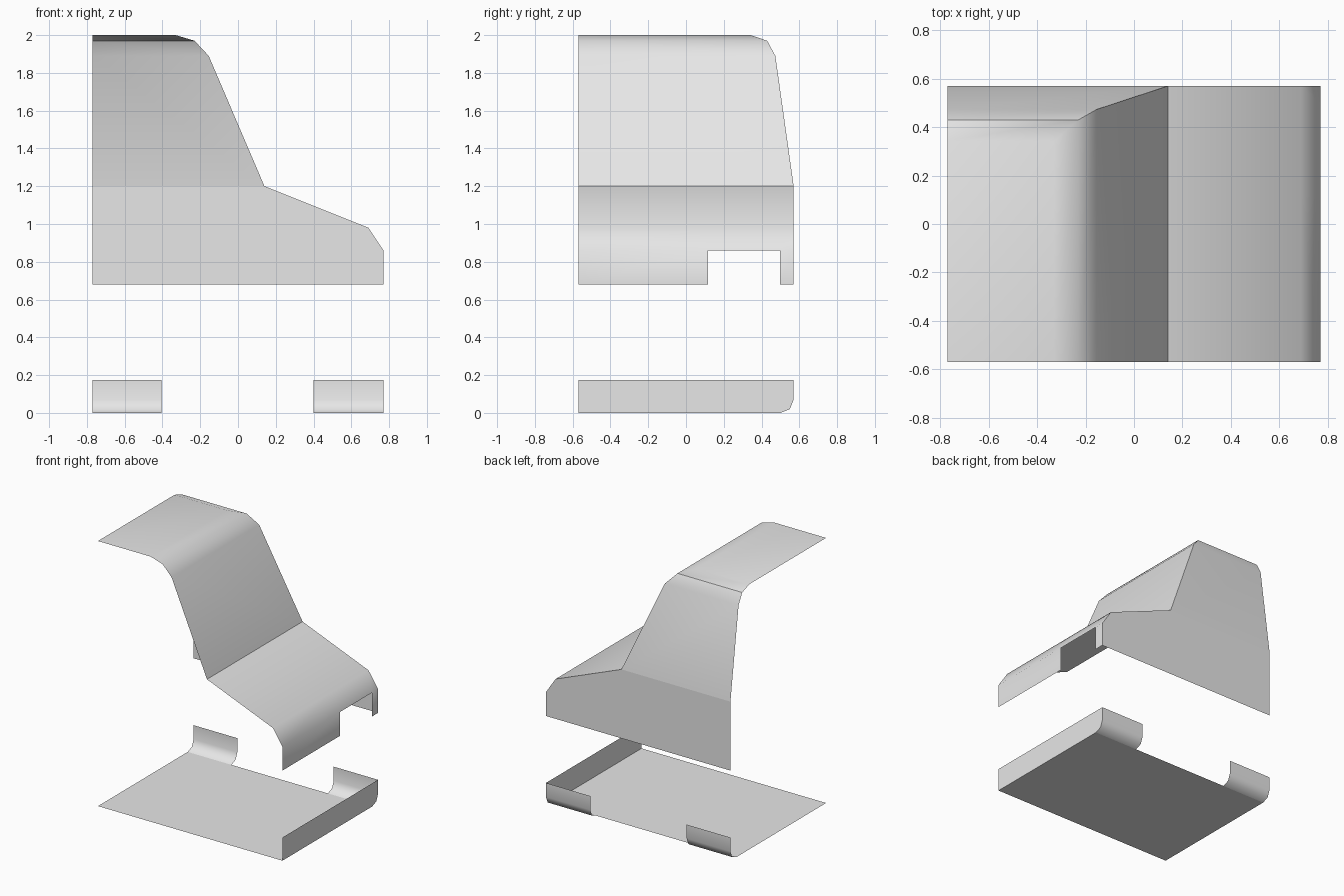
import bpy, bmesh, math
from mathutils import Vector

cube = bpy.data.objects.get("Cube")
if cube:
    bpy.data.objects.remove(cube)

grey = bpy.data.materials.new("light_grey")
grey.use_nodes = True
colour = (0.8, 0.8, 0.8, 1)
grey.diffuse_color = colour
grey.node_tree.nodes["Principled BSDF"].inputs["Base Color"].default_value = colour

INSIDE = Vector((-0.7, -0.5, 0.7))
X, Y = 0.77, 0.57          # half length and half width
SILL, LIP, BELT = 0.68, 0.86, 1.2


def make_sheet(name, faces, angle):
    """Build an open sheet from polygons, facing away from the cabin."""
    bm = bmesh.new()
    for points in faces:
        bm.faces.new([bm.verts.new(p) for p in points])
    bmesh.ops.remove_doubles(bm, verts=bm.verts[:], dist=0.0005)
    bm.normal_update()
    for f in bm.faces:
        if f.normal.dot(f.calc_center_median() - INSIDE) < 0:
            f.normal_flip()
    mesh = bpy.data.meshes.new(name)
    bm.to_mesh(mesh)
    bm.free()
    mesh.materials.append(grey)
    obj = bpy.data.objects.new(name, mesh)
    bpy.context.scene.collection.objects.link(obj)
    bpy.ops.object.select_all(action='DESELECT')
    obj.select_set(True)
    bpy.context.view_layer.objects.active = obj
    bpy.ops.object.shade_smooth_by_angle(angle=math.radians(angle))
    return obj


def strip_x(x0, x1, path):
    """Quads along a (y, z) path between two x positions."""
    return [[(x0, *a), (x1, *a), (x1, *b), (x0, *b)] for a, b in zip(path, path[1:])]


def strip_y(y0, y1, path):
    """Quads along an (x, z) path between two y positions."""
    return [[(a[0], y0, a[1]), (a[0], y1, a[1]), (b[0], y1, b[1]), (b[0], y0, b[1])]
            for a, b in zip(path, path[1:])]


# Cab: sloped screen and side that meet at a mitred corner, with a rounded roof edge
corner = [(0.14, Y, BELT), (-0.155, 0.473, 1.89), (-0.23, 0.43, 1.97), (-0.33, 0.343, 2.0)]
cab = []
for a, b in zip(corner, corner[1:]):
    cab.append([a, b, (b[0], -Y, b[2]), (a[0], -Y, a[2])])
    cab.append([a, b, (-X, b[1], b[2]), (-X, a[1], a[2])])
cx, cy, cz = corner[-1]
cab.append([(cx, cy, cz), (-X, cy, cz), (-X, -Y, cz), (cx, -Y, cz)])
make_sheet("cab_shell", cab, 40)

# Hood and nose, with a notch left open in the nose wall
nose = [(X, SILL), (X, LIP), (0.69, 0.98), (0.14, BELT)]
stations = [-Y, 0.117, 0.497, Y]
hood = []
for i, (y0, y1) in enumerate(zip(stations, stations[1:])):
    hood += strip_y(y0, y1, nose[1:] if i == 1 else nose)
make_sheet("hood_and_nose", hood, 40)

# Flat lower side panel
side = [(-X, SILL)] + nose + [(-X, BELT)]
make_sheet("side_panel", [[(x, Y, z) for x, z in side]], 30)

# Floor pan with an end wall and two turned-up side flaps
turn_up = [(0.5, 0), (0.55, 0.02), (Y, 0.07), (Y, 0.175)]
make_sheet("floor_pan", [[(-X, -Y, 0), (X, -Y, 0), (X, 0.5, 0), (-X, 0.5, 0)]], 30)
end_outline = [(-Y, 0)] + turn_up + [(-Y, 0.175)]
make_sheet("floor_end_wall", [[(X, y, z) for y, z in end_outline]], 30)
for label, x0, x1 in (("rear", -X, -0.405), ("front", 0.4, X)):
    make_sheet(label + "_floor_flap", strip_x(x0, x1, turn_up), 60)
